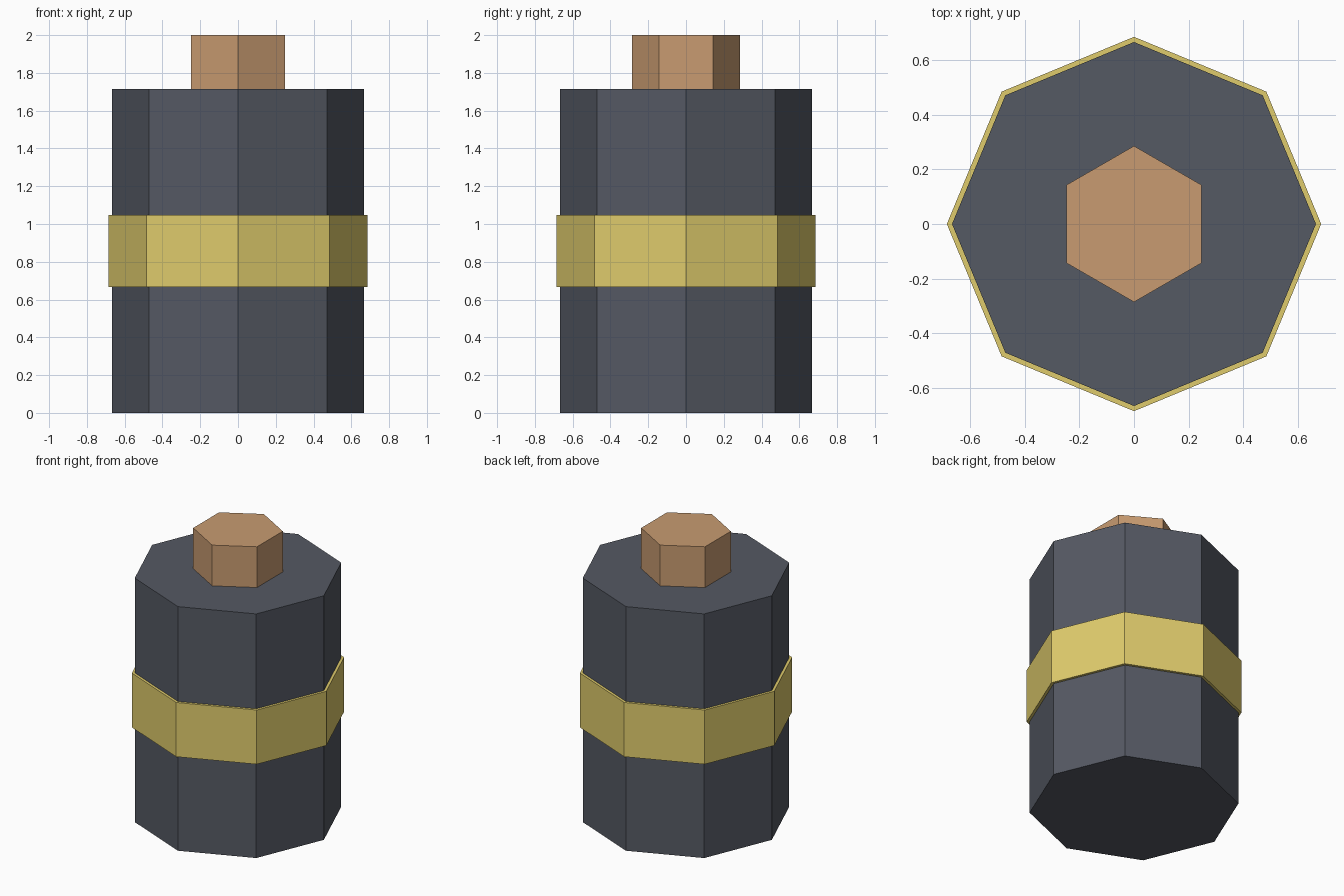
import bpy

if "Cube" in bpy.data.objects:
    bpy.data.objects.remove(bpy.data.objects["Cube"])


def material(name, rgb):
    m = bpy.data.materials.new(name)
    m.diffuse_color = (*rgb, 1)
    m.use_nodes = True
    m.node_tree.nodes["Principled BSDF"].inputs["Base Color"].default_value = m.diffuse_color
    return m


def prism(name, sides, radius, z0, z1, mat):
    # Flat-sided upright prism with a corner on the +y axis
    bpy.ops.mesh.primitive_cylinder_add(
        vertices=sides, radius=radius, depth=z1 - z0, location=(0, 0, (z0 + z1) / 2))
    ob = bpy.context.object
    ob.name = name
    ob.data.materials.append(mat)
    return ob


dark = material("dark_grey", (0.09, 0.10, 0.125))
yellow = material("yellow", (0.74, 0.60, 0.15))
copper = material("copper", (0.58, 0.33, 0.165))

# Octagonal body, slightly wider band, hexagonal terminal
prism("body", 8, 0.667, 0.0, 1.714, dark)
prism("band", 8, 0.686, 0.667, 1.048, yellow)
prism("terminal", 6, 0.286, 1.714, 2.0, copper)
